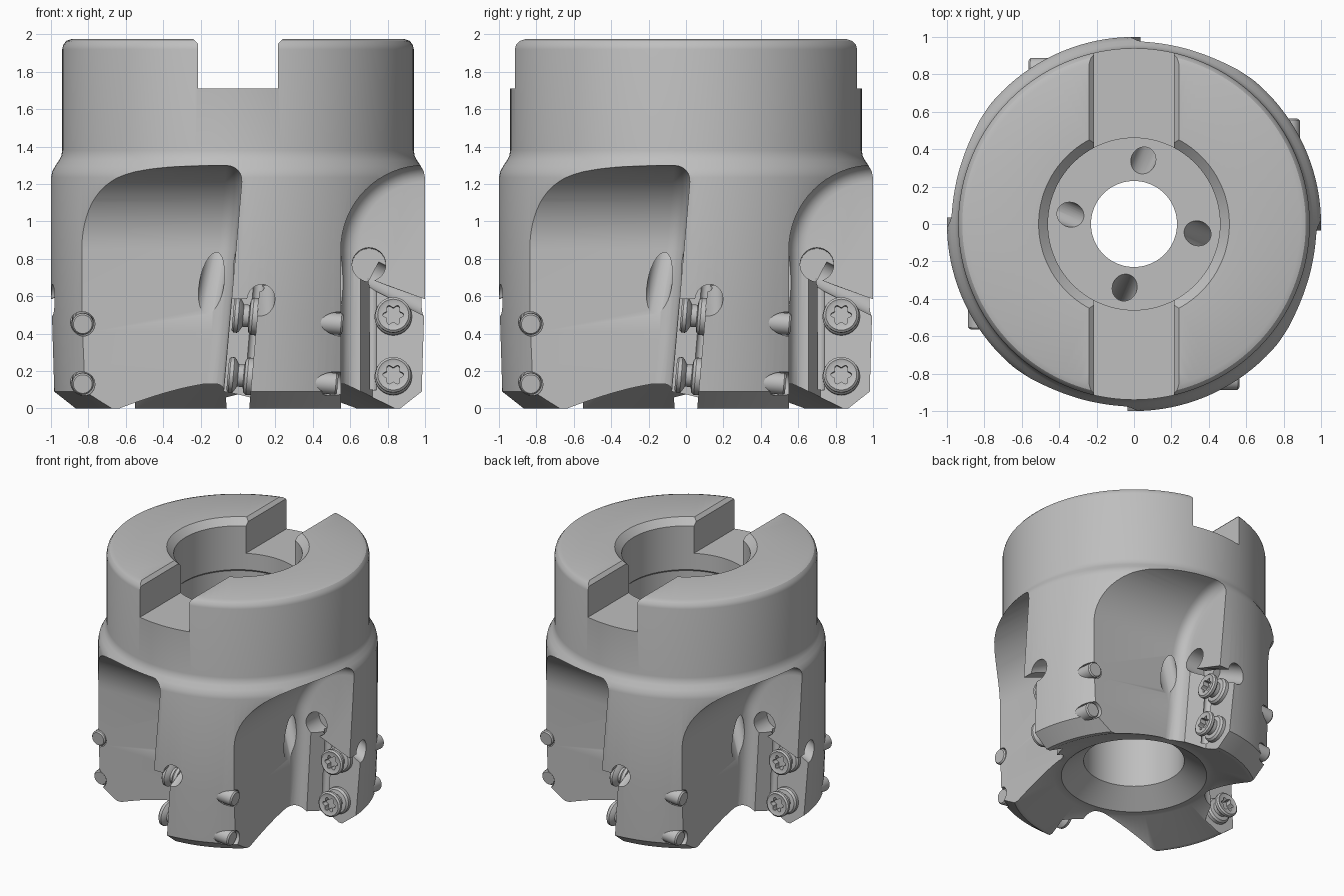
import bpy, bmesh, math
from mathutils import Vector, Matrix

if "Cube" in bpy.data.objects:
    bpy.data.objects.remove(bpy.data.objects["Cube"])

steel = bpy.data.materials.new("steel grey")
steel.diffuse_color = (0.52, 0.52, 0.52, 1)
steel.use_nodes = True
steel.node_tree.nodes["Principled BSDF"].inputs["Base Color"].default_value = steel.diffuse_color
TILT = 0.087  # axial lean of each tooth


def make_object(name, bm):
    bmesh.ops.recalc_face_normals(bm, faces=bm.faces)
    me = bpy.data.meshes.new(name)
    bm.to_mesh(me)
    bm.free()
    ob = bpy.data.objects.new(name, me)
    bpy.context.collection.objects.link(ob)
    me.materials.append(steel)
    return ob


def revolve(name, profile, n, closed):
    bm = bmesh.new()
    rings = [[bm.verts.new((r * math.cos(2 * math.pi * i / n), r * math.sin(2 * math.pi * i / n), z))
              for i in range(n)] for r, z in profile]
    count = len(rings) if closed else len(rings) - 1
    for j in range(count):
        a, b = rings[j], rings[(j + 1) % len(rings)]
        for i in range(n):
            k = (i + 1) % n
            bm.faces.new((a[i], a[k], b[k], b[i]))
    bmesh.ops.remove_doubles(bm, verts=bm.verts, dist=1e-5)
    bmesh.ops.dissolve_degenerate(bm, edges=bm.edges, dist=1e-6)
    return make_object(name, bm)


def loft(name, a, b, fillet=0.0, skip=0):
    """Solid between two matching outlines; optionally rounds the edges of outline b."""
    bm = bmesh.new()
    va, vb = [bm.verts.new(p) for p in a], [bm.verts.new(p) for p in b]
    n = len(a)
    bm.faces.new(va)
    bm.faces.new(vb)
    for i in range(n):
        k = (i + 1) % n
        bm.faces.new((va[i], va[k], vb[k], vb[i]))
    bmesh.ops.recalc_face_normals(bm, faces=bm.faces)
    if fillet:
        edges = [bm.edges.get((vb[i], vb[i + 1])) for i in range(n - skip)]
        bmesh.ops.bevel(bm, geom=edges, offset=fillet, segments=6, profile=0.5, affect='EDGES')
    return make_object(name, bm)


def rod(name, p, q, r, n=28):
    p, q = Vector(p), Vector(q)
    d = q - p
    m = Matrix.Translation((p + q) / 2) @ d.to_track_quat('Z', 'Y').to_matrix().to_4x4()
    bm = bmesh.new()
    bmesh.ops.create_cone(bm, cap_ends=True, segments=n, radius1=r, radius2=r, depth=d.length, matrix=m)
    return make_object(name, bm)


def cut(target, cutter):
    mod = target.modifiers.new("cut", 'BOOLEAN')
    mod.operation, mod.solver, mod.object = 'DIFFERENCE', 'EXACT', cutter
    bpy.context.view_layer.objects.active = target
    bpy.ops.object.modifier_apply(modifier=mod.name)
    bpy.data.objects.remove(cutter)


def smooth(ob):
    bpy.ops.object.select_all(action='DESELECT')
    ob.select_set(True)
    bpy.context.view_layer.objects.active = ob
    bpy.ops.object.shade_smooth_by_angle(angle=math.radians(30))


# Turned body with stepped bore and dished underside
body = revolve("cutter_body", [
    (.36, .25), (.52, .13), (.58, .13), (.84, 0), (.87, 0), (.985, .09), (1, .5),
    (1, 1.235), (.994, 1.265), (.978, 1.295), (.958, 1.325), (.945, 1.35), (.94, 1.38),
    (.94, 1.92), (.934, 1.945), (.918, 1.965), (.89, 1.975), (.51, 1.975), (.46, 1.925),
    (.46, 1.58), (.475, 1.565), (.475, 1.15), (.23, 1.15), (.23, .8), (.36, .8)], 128, True)

# Drive slot across the top
slot = [(-.215, 1.71), (.215, 1.71), (.215, 1.95), (.26, 1.995), (.26, 2.2),
        (-.26, 2.2), (-.26, 1.995), (-.215, 1.95)]
cut(body, loft("slot_cutter", [(x, -1.3, z) for x, z in slot], [(x, 1.3, z) for x, z in slot]))


def seat(z):
    return .06 + TILT * z


def tooth_cutters():
    # Flute: straight floor curving outward at the top, filleted into the leaning tooth wall
    path = [(-.55, -.25), (-.55, .4)]
    path += [(-1 + .45 * math.cos(t), .85 + .45 * math.sin(t))
             for t in [math.pi / 2 * i / 16 for i in range(17)]]
    path += [(-1.4, 1.3), (-1.4, -.25)]
    yield loft("flute_cutter", [(-1.6, y, z) for y, z in path],
               [(-.085 + TILT * z, y, z) for y, z in path], .09, 2)
    # Insert pocket with sloping inner wall
    front = [(-.62, -.1), (-.62, .72), (-1.15, .53), (-1.15, -.1)]
    back = [(-.72, -.1), (-.72, .7), (-1.15, .53), (-1.15, -.1)]
    yield loft("pocket_cutter", [(seat(z) - .22, y, z) for y, z in front],
               [(seat(z), y, z) for y, z in back])
    # Reliefs at the pocket corners
    yield rod("corner_relief", (-.2, -.7, .775), (.14, -.7, .765), .09)
    yield rod("top_relief", (.12, -.72, .72), (.125, -1.2, .47), .075)
    yield rod("side_relief", (.065, -.71, .1), (.115, -.71, .7), .03)
    # Coolant hole from the bore floor to the flute
    yield rod("coolant_hole", (-.031, -.296, 1.25), (-.167, -.613, .526), .066)
    # Screw holes through the tooth
    for z in (.49, .17):
        yield rod("screw_hole", (seat(z) - .05, -.83, z + .004), (seat(z) + .75, -.83, z - .065), .065)


for k in range(4):
    for c in tooth_cutters():
        c.data.transform(Matrix.Rotation(k * math.pi / 2, 4, 'Z'))
        cut(body, c)
smooth(body)

# Clamping screw with a six-lobed socket
screw = revolve("insert_screw", [
    (0, -.46), (.05, -.46), (.058, -.45), (.058, 0), (.1, 0), (.1, .025), (.088, .04), (.06, .045),
    (.06, .075), (.085, .09), (.095, .1), (.095, .12), (.083, .13), (.07, .125), (0, .125)], 32, False)
star = [((.047 + .009 * math.cos(6 * t)) * math.cos(t), (.047 + .009 * math.cos(6 * t)) * math.sin(t))
        for t in [2 * math.pi * i / 48 for i in range(48)]]
cut(screw, loft("socket_cutter", [(x, y, .08) for x, y in star], [(x, y, .2) for x, y in star]))
smooth(screw)

axis = Vector((-1, 0, TILT)).to_track_quat('Z', 'Y').to_matrix().to_4x4()
for k in range(4):
    for z in (.49, .17):
        ob = screw.copy()
        ob.name = "insert_screw"
        ob.matrix_world = (Matrix.Rotation(k * math.pi / 2, 4, 'Z')
                           @ Matrix.Translation((seat(z), -.83, z)) @ axis)
        bpy.context.collection.objects.link(ob)
bpy.data.objects.remove(screw)
